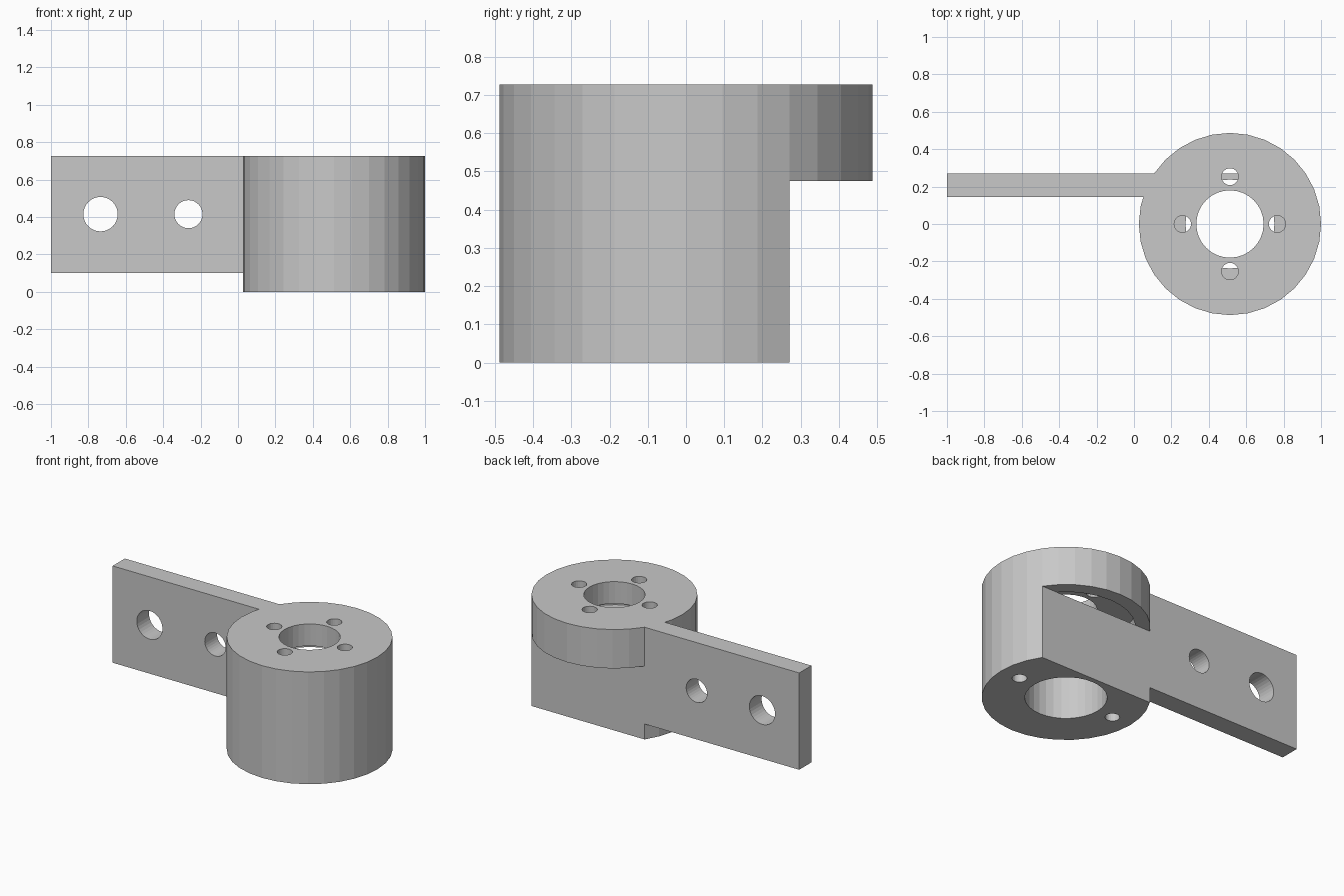
import bpy
import bmesh
from mathutils import Matrix, Vector

if "Cube" in bpy.data.objects:
    bpy.data.objects.remove(bpy.data.objects["Cube"], do_unlink=True)

CX, R, TOP = 0.513, 0.487, 0.727     # barrel axis, radius and height
STEP, ROOF = 0.475, 0.585            # pocket floor and ceiling
BACK, PLATE_FRONT = 0.27, 0.145      # plate thickness along y

grey = bpy.data.materials.new("plain grey")
grey.use_nodes = True
colour = (0.58, 0.58, 0.58, 1)
grey.diffuse_color = colour
grey.node_tree.nodes["Principled BSDF"].inputs["Base Color"].default_value = colour


def finish(name, bm):
    mesh = bpy.data.meshes.new(name)
    bm.to_mesh(mesh)
    bm.free()
    mesh.materials.append(grey)
    obj = bpy.data.objects.new(name, mesh)
    bpy.context.collection.objects.link(obj)
    return obj


def box(name, low, high):
    low, high = Vector(low), Vector(high)
    bm = bmesh.new()
    bmesh.ops.create_cube(bm, size=1, matrix=Matrix.Translation((low + high) / 2)
                          @ Matrix.Diagonal((*(high - low), 1)))
    return finish(name, bm)


def rod(name, x, y, low, high, radius, sides=32):
    bm = bmesh.new()
    bmesh.ops.create_cone(bm, cap_ends=True, segments=sides, radius1=radius, radius2=radius,
                          depth=high - low, matrix=Matrix.Translation((x, y, (low + high) / 2)))
    return finish(name, bm)


def combine(target, other, operation):
    mod = target.modifiers.new(operation.title(), "BOOLEAN")
    mod.operation, mod.solver, mod.object = operation, "EXACT", other
    with bpy.context.temp_override(object=target, active_object=target,
                                   selected_objects=[target]):
        bpy.ops.object.modifier_apply(modifier=mod.name)
    bpy.data.objects.remove(other, do_unlink=True)


# Barrel with its lower back sliced off flat
bracket = rod("motor_bracket", CX, 0, 0, TOP, R)
combine(bracket, box("back_slice", (-0.2, BACK, -0.1), (1.2, 0.7, STEP)), "DIFFERENCE")

# Mounting plate
combine(bracket, box("plate", (-1, PLATE_FRONT, 0.1), (0.115, BACK, TOP)), "UNION")

# Stepped centre bore: wide base, pocket, narrow mouth
for low, high, radius in ((-0.1, STEP + 0.02, 0.238), (STEP, ROOF, 0.4),
                          (ROOF - 0.02, 0.9, 0.18)):
    combine(bracket, rod("bore", CX, 0, low, high, radius), "DIFFERENCE")

# Four screw holes in the roof and two in the base
for dx, dy in ((1, 0), (-1, 0), (0, 1), (0, -1)):
    combine(bracket, rod("screw_hole", CX + 0.253 * dx, 0.253 * dy, ROOF - 0.02, 0.9, 0.045, 24),
            "DIFFERENCE")
for side in (-1, 1):
    combine(bracket, rod("base_hole", CX + 0.35 * side, 0, -0.1, STEP + 0.02, 0.043, 24),
            "DIFFERENCE")

# Plate holes running front to back
for x, radius in ((-0.735, 0.092), (-0.265, 0.075)):
    hole = rod("plate_hole", 0, 0, -0.2, 0.2, radius)
    hole.data.transform(Matrix.Translation((x, 0.2, 0.415)) @ Matrix.Rotation(1.5707963, 4, "X"))
    combine(bracket, hole, "DIFFERENCE")
